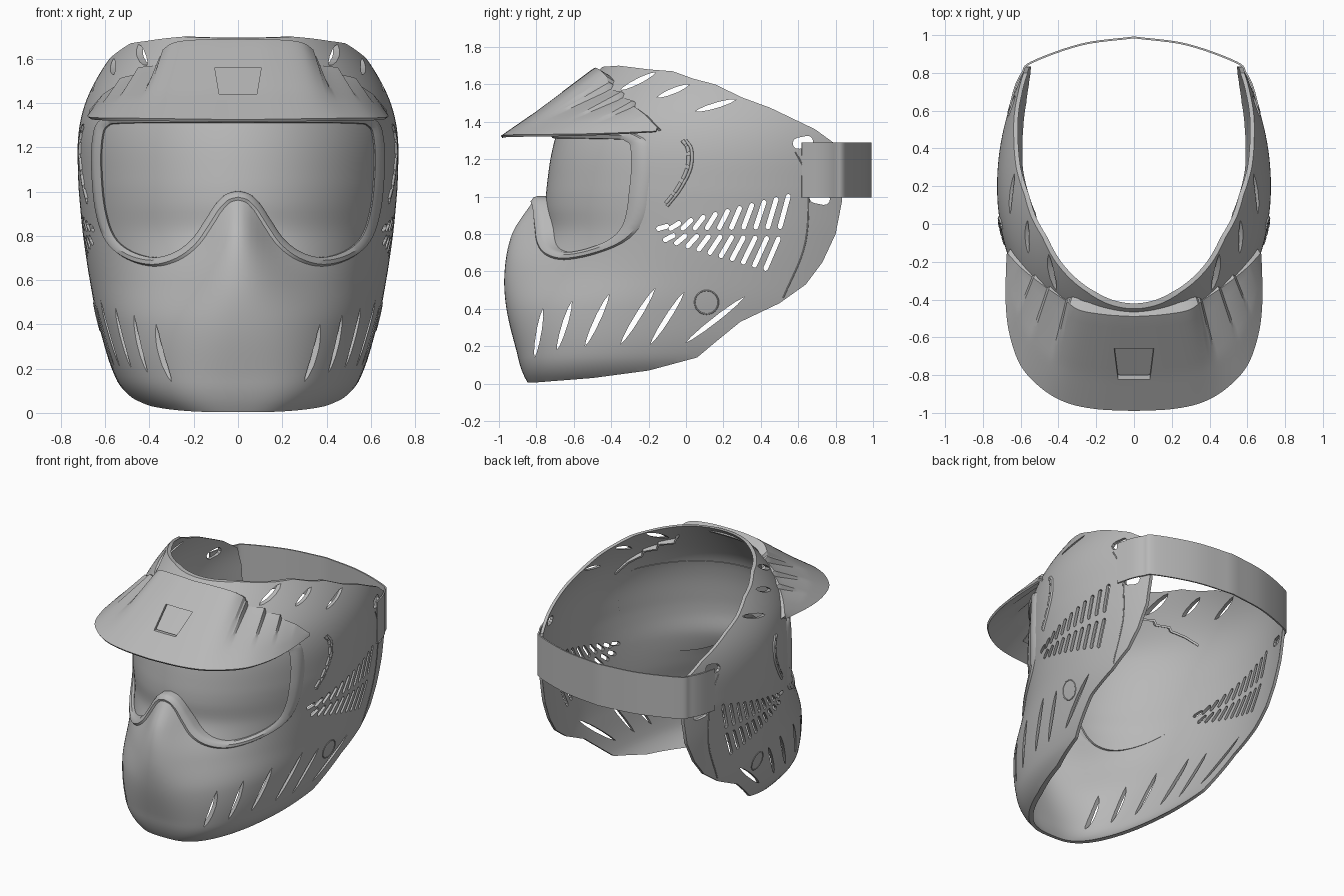
import bpy, bmesh, math
from mathutils import Vector
from mathutils.bvhtree import BVHTree

if "Cube" in bpy.data.objects:
    bpy.data.objects.remove(bpy.data.objects["Cube"])

grey = bpy.data.materials.new("grey plastic")
grey.diffuse_color = (0.48, 0.48, 0.48, 1)
grey.use_nodes = True
grey.node_tree.nodes["Principled BSDF"].inputs["Base Color"].default_value = grey.diffuse_color


def make(name, verts, faces, thick=0, fix=False):
    me = bpy.data.meshes.new(name)
    me.from_pydata([tuple(v) for v in verts], [], faces)
    if fix:
        bm = bmesh.new(); bm.from_mesh(me)
        bmesh.ops.recalc_face_normals(bm, faces=bm.faces)
        bm.to_mesh(me); bm.free()
    ob = bpy.data.objects.new(name, me)
    bpy.context.collection.objects.link(ob)
    me.materials.append(grey)
    if thick:
        m = ob.modifiers.new("thickness", 'SOLIDIFY')
        m.thickness, m.offset = thick, -1
        ob.data = evaluated(ob)
        ob.modifiers.clear()
    return ob


def evaluated(ob):
    dg = bpy.context.evaluated_depsgraph_get()
    dg.update()
    return bpy.data.meshes.new_from_object(ob.evaluated_get(dg))


def boolean(ob, cutter, op='DIFFERENCE', keep=0.6):
    """Cut with the first solver that leaves a sensible share of the surface."""
    area = sum(p.area for p in ob.data.polygons)
    for solver in ('MANIFOLD', 'EXACT', 'FLOAT'):
        m = ob.modifiers.new("cut", 'BOOLEAN')
        m.object, m.operation, m.solver = cutter, op, solver
        m.use_self = solver == 'EXACT'
        me = evaluated(ob)
        ob.modifiers.clear()
        if keep < sum(p.area for p in me.polygons) / area < 0.998:
            ob.data = me
            return


def smooth(ob, angle=35):
    bpy.ops.object.select_all(action='DESELECT')
    ob.select_set(True)
    bpy.context.view_layer.objects.active = ob
    bpy.ops.object.shade_smooth_by_angle(angle=math.radians(angle))


def grid_faces(nu, nv, close=False):
    return [(j * nu + i, j * nu + (i + 1) % nu, (j + 1) * nu + (i + 1) % nu, (j + 1) * nu + i)
            for j in range(nv - 1) for i in range(nu if close else nu - 1)]


def spline(pts, n):
    """Catmull-Rom through the points, n steps per span."""
    P = [Vector(p) for p in pts]
    P = [2 * P[0] - P[1]] + P + [2 * P[-1] - P[-2]]
    out = []
    for k in range(1, len(P) - 2):
        a, b, c, d = P[k - 1:k + 3]
        for t in (i / n for i in range(n)):
            out.append(0.5 * (2 * b + (c - a) * t + (2 * a - 5 * b + 4 * c - d) * t * t
                              + (3 * b - a - 3 * c + d) * t ** 3))
    return out + [P[-2]]


# Shell sections: height, front depth, half width, roundness, muzzle bulge, bulge width
ROWS = [(-.04, -.82, .33, .7, 0, .3), (.05, -.87, .47, .7, 0, .3), (.15, -.9, .55, .75, 0, .3),
        (.4, -.93, .63, .9, .03, .3), (.6, -.85, .67, 1, .12, .25), (.8, -.76, .70, 1, .17, .15),
        (.95, -.765, .715, 1, .07, .09), (1.05, -.76, .722, 1, 0, .08), (1.25, -.73, .722, 1, 0, .08),
        (1.4, -.68, .69, 1, 0, .08), (1.55, -.57, .615, 1, 0, .08), (1.75, -.4, .47, 1, 0, .08)]


def section(z):
    i = max(k for k in range(len(ROWS) - 1) if ROWS[k][0] <= z + 1e-6)
    slope = lambda k, c: ((ROWS[min(k + 1, 11)][c] - ROWS[max(k - 1, 0)][c])
                          / (ROWS[min(k + 1, 11)][0] - ROWS[max(k - 1, 0)][0]))
    h = ROWS[i + 1][0] - ROWS[i][0]
    t = (z - ROWS[i][0]) / h
    return [(1 + 2 * t) * (1 - t) ** 2 * ROWS[i][c] + t * (1 - t) ** 2 * h * slope(i, c)
            + t * t * (3 - 2 * t) * ROWS[i + 1][c] + t * t * (t - 1) * h * slope(i + 1, c)
            for c in range(1, 6)]


def shell_point(u, z, inset=0, bulge=1):
    yf, w, p, b, s = section(z)
    yf, w, a, c = yf + inset, w - inset, abs(u) / 0.68, 0.2
    if a <= 1:
        x = w * math.sin(a * math.pi / 2) ** p
        y = c - (c - yf) * max(0, math.cos(a * math.pi / 2)) ** p
        y -= bulge * max(0, b) * math.exp(-(x / s) ** 2)
    else:
        y = c + (abs(u) - 0.68) / 0.32 * 0.72
        x = w * (1 - 0.22 * ((y - c) / 0.65) ** 2)
    return Vector((math.copysign(x, u), y, z))


def surface(nu, nv, z0, z1, umax, **kw):
    vs = [shell_point(umax * (2 * i / (nu - 1) - 1), z0 + (z1 - z0) * j / (nv - 1), **kw)
          for j in range(nv) for i in range(nu)]
    return vs, grid_faces(nu, nv)


def prisms(name, outlines, axis, a, b):
    """Closed prisms along an axis, as one cutter."""
    vs, fs = [], []
    for o in outlines:
        n, k = len(o), len(vs)
        for d in (a, b):
            vs += [(d, p[0], p[1]) if axis == 'x' else (p[0], d, p[1]) for p in o]
        fs += [tuple(range(k, k + n)), tuple(range(k + n, k + 2 * n))]
        fs += [(k + i, k + (i + 1) % n, k + n + (i + 1) % n, k + n + i) for i in range(n)]
    ob = make(name, vs, fs, fix=True)
    ob.hide_render = True
    return ob


def capsule(p, q, w):
    p, q = Vector(p), Vector(q)
    a = math.atan2(*(q - p).yx)
    return [c + w / 2 * Vector((math.cos(a + s + k * math.pi / 5), math.sin(a + s + k * math.pi / 5)))
            for c, s in ((p, math.pi / 2), (q, -math.pi / 2)) for k in range(6)]


def slash(p, q, w):
    p, q = Vector(p), Vector(q)
    n = Vector((p.y - q.y, q.x - p.x)).normalized() * w / 2
    ks = [0.1, 0.3, 0.6, 0.85]
    return ([p] + [p.lerp(q, k) + n * math.sin(math.pi * k) ** .6 for k in ks] + [q]
            + [p.lerp(q, k) - n * math.sin(math.pi * k) ** .6 for k in ks[::-1]])


# Main shell and lens surfaces
sv, sf = surface(111, 71, -.04, 1.75, 1)
lv, lf = surface(61, 31, .62, 1.4, .62, inset=.015, bulge=0)
shell_tree, lens_tree = BVHTree.FromPolygons(sv, sf), BVHTree.FromPolygons(lv, lf)
shell = make("face_shell", sv, sf, .02)
lens = make("lens", lv, lf, .012)

# Shell side outline
trim = [(-1.3, .005), (-.82, .005), (-.5, .03), (-.2, .07), (.06, .14), (.155, .22), (.29, .33), (.5, .43),
        (.64, .53), (.73, .65), (.8, .8), (.835, .98), (.83, 1.15), (.8, 1.28), (.69, 1.36), (.45, 1.475),
        (.3, 1.53), (.155, 1.6), (.04, 1.63), (-.07, 1.67), (-.2, 1.68), (-.36, 1.7), (-.5, 1.69), (-1.3, 1.69)]
boolean(shell, prisms("trim_cutter", [trim], 'x', -1, 1), 'INTERSECT', .3)

# Eye opening outline, mirrored
half = spline([(0, .99), (.05, .975), (.095, .93), (.14, .86), (.2, .775), (.28, .715), (.38, .69), (.49, .72),
               (.57, .79), (.613, .92), (.63, 1.1), (.625, 1.24), (.597, 1.305), (.5, 1.322), (0, 1.325)], 5)
eye = half + [Vector((-p.x, p.y)) for p in half[-2:0:-1]]
N = len(eye)
out = []
for k in range(N):
    t = (eye[(k + 1) % N] - eye[k - 1]).normalized()
    out.append(Vector((t.y, -t.x)))
boolean(lens, prisms("lens_cutter", [[p + o * .012 for p, o in zip(eye, out)]], 'y', -1.3, .1), 'INTERSECT', .25)

# Mouth grille, nose holes and eye opening, cut from the front
boolean(shell, prisms("eye_cutter", [eye], 'y', -1.3, .1))
front = []
for s in range(-3, 4):
    x = s * .042
    for r, z in enumerate((.5, .38, .255, .135)):
        if abs(s) < 3 or r:
            front.append(capsule((x, z - 1.2 * x * x - .035), (x, z - 1.2 * x * x + .035), .026))
for s in (-1, 1):
    front += [capsule((s * .126, .45), (s * .126, .51), .026), capsule((s * .19, .41), (s * .19, .46), .025),
              capsule((s * .16, .325), (s * .16, .355), .022),
              capsule((s * .06, .84), (s * .07, .85), .035), capsule((s * .05, .775), (s * .1, .745), .026),
              capsule((s * .045, .705), (s * .11, .665), .026)]
boolean(shell, prisms("front_cutter", front, 'y', -1.3, -.3))

# Side vents, slashes and strap notches, cut through both sides
side = [slash(p, q, w) for p, q, w in (
    ((-.81, .14), (-.765, .4), .028), ((-.69, .18), (-.61, .44), .03), ((-.54, .2), (-.41, .48), .032),
    ((-.35, .21), (-.165, .51), .032), ((-.19, .21), (-.01, .49), .03), ((0, .22), (.315, .465), .03),
    ((-.35, 1.57), (-.16, 1.665), .03), ((-.155, 1.53), (.02, 1.6), .03), ((.05, 1.455), (.27, 1.52), .03))]
for i in range(11):
    f = i / 10
    c, h = Vector((-.125 + .65 * f, .835 + .085 * f)), Vector((.022, .006 + .075 * f))
    side.append(capsule(c - h, c + h, .026))
    if i:
        c, h = Vector((-.15 + .61 * f, .79 - .095 * f)), Vector((.02 + .014 * f, .004 + .075 * f))
        side.append(capsule(c - h, c + h, .026))
side += [capsule((.6, 1.285), (.65, 1.295), .06), capsule((.69, .995), (.74, .985), .06)]
boolean(shell, prisms("side_cutter", side, 'x', -1, 1))
smooth(shell); smooth(lens)

# Raised rim around the lens, stepping down to it
rings = [[], [], [], [], []]
for p, o in zip(eye, out):
    for ring, (off, lift) in zip(rings, ((.03, -.004), (.022, .012), (.004, .014), (-.012, .002))):
        q = p + o * off
        hit, n, *_ = shell_tree.ray_cast(Vector((q.x, -3, q.y)), Vector((0, 1, 0)))
        ring.append(hit + n * lift)
    q = p - o * .014
    hit, n, *_ = lens_tree.ray_cast(Vector((q.x, -3, q.y)), Vector((0, 1, 0)))
    rings[4].append(hit - n * .004)
fs = grid_faces(N, 5, True) + [(4 * N + i, 4 * N + (i + 1) % N, (i + 1) % N, i) for i in range(N)]
smooth(make("lens_rim", sum(rings, []), fs, fix=True), 40)


def ridge(name, pts, r, closed=False):
    """Low bead laid on both sides of the shell, drawn in side view."""
    cu = bpy.data.curves.new(name, 'CURVE')
    cu.dimensions, cu.bevel_depth, cu.bevel_resolution = '3D', r, 1
    for s in (-1, 1):
        hits = [shell_tree.ray_cast(Vector((3 * s, p[0], p[1])), Vector((-s, 0, 0)))[0] for p in pts]
        sp = cu.splines.new('POLY')
        sp.points.add(len(hits) - 1)
        sp.use_cyclic_u = closed
        for v, h in zip(sp.points, hits):
            v.co = (*h, 1)
    ob = bpy.data.objects.new(name, cu)
    bpy.context.collection.objects.link(ob)
    cu.materials.append(grey)


ridge("side_button", [(.11 + .063 * math.cos(k * math.pi / 16), .435 + .063 * math.sin(k * math.pi / 16))
                      for k in range(32)], .004, True)
ridge("rear_panel_edge", spline([(.585, 1.24), (.64, 1.12), (.655, .95), (.63, .72), (.52, .46)], 6), .004)
temple = spline([(0, 1.3), (.03, 1.25), (.025, 1.15), (-.03, 1.04), (-.1, .95)], 6)
ridge("temple_ridge", temple, .009)
for k in range(6):
    ridge("temple_louvre", [Vector(p) - Vector((.018, 0)) for p in temple[4 * k:4 * k + 4]], .011)

# Visor: loft from the front lip to the rear edge, with stepped ribs
lip = spline([(0, -.99, 1.325), (.2, -.98, 1.328), (.36, -.945, 1.33), (.49, -.87, 1.332), (.6, -.75, 1.333),
              (.66, -.58, 1.335), (.68, -.4, 1.34), (.675, -.16, 1.35)], 10)
rear = spline([(0, -.49, 1.67), (.15, -.48, 1.67), (.29, -.455, 1.655), (.37, -.4, 1.60), (.46, -.34, 1.56),
               (.54, -.28, 1.51), (.61, -.22, 1.44), (.67, -.155, 1.37)], 10)
STEPS = [(0, 29, 0), (29, 40, .035), (40, 50, .035), (50, 60, .03), (60, 71, 0)]


def visor_point(i, v, drop=0):
    k = abs(i)
    p = lip[k].lerp(rear[k], v)
    a, b, h = next(s for s in STEPS if s[0] <= k < s[1])
    rise = (.02 if k < 27 else 0) - h * (1 - (k - a) / (b - a))
    p.z += rise * max(0, (v - .35) / .65) * (1 if v < .99 else .9) - drop
    return Vector((math.copysign(p.x, i), p.y, p.z))


VN = 16
vv = [visor_point(i, j / VN) for j in range(VN + 1) for i in range(-70, 71)]
vv += [p + Vector((-p.x * .05, .05, -.03)) for p in vv[-141:]]
visor = make("visor", vv, grid_faces(141, VN + 2), .014)
scoop = [(-.105, 1.56), (.105, 1.56), (.085, 1.44), (-.085, 1.44)]
boolean(visor, prisms("scoop_cutter", [scoop], 'y', -1.3, -.4))
smooth(visor, 25)
floor = [visor_point(i, .25 + .55 * j / 4, .035) for j in range(5) for i in range(-12, 13)]
make("scoop_floor", floor, grid_faces(25, 5), .006)

# Head strap
sp = spline([(.662, .62), (.632, .73), (.597, .8), (.545, .86), (.28, .955), (0, .993)], 6)
path = sp + [Vector((-p.x, p.y)) for p in sp[-2::-1]]
smooth(make("strap", [(p.x, p.y, z) for z in (.995, 1.29) for p in path], grid_faces(len(path), 2), .01))

# Remove the cutters
for ob in [o for o in bpy.data.objects if o.name.endswith("_cutter")]:
    bpy.data.objects.remove(ob)
